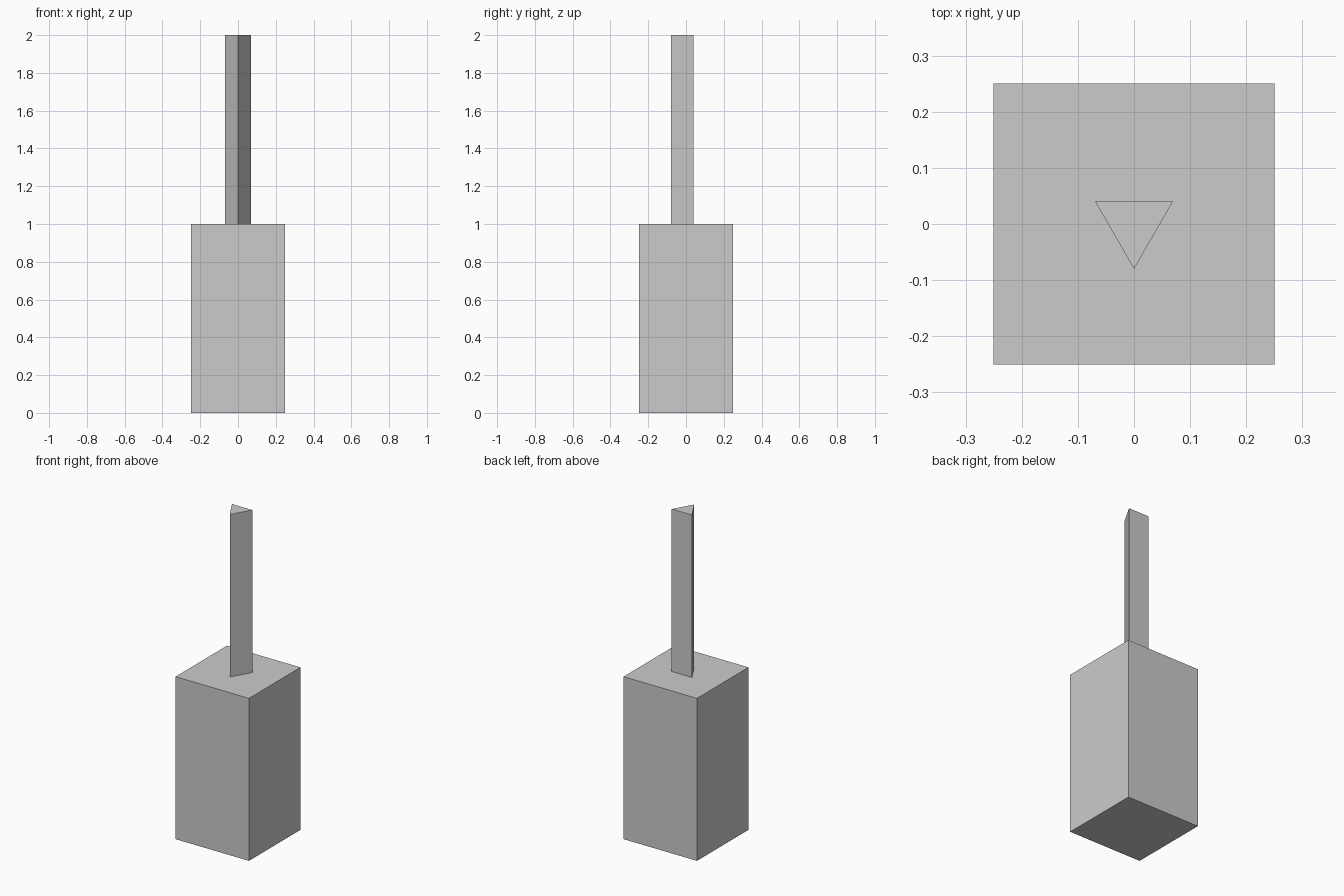
import bpy
from math import pi

# Remove the default object
cube = bpy.data.objects.get("Cube")
if cube:
    bpy.data.objects.remove(cube, do_unlink=True)

# Single flat grey
GREY = (0.6, 0.6, 0.6, 1.0)
grey = bpy.data.materials.new("plain grey")
grey.use_nodes = True
grey.diffuse_color = GREY
grey.node_tree.nodes["Principled BSDF"].inputs["Base Color"].default_value = GREY


def finish(name):
    obj = bpy.context.object
    obj.name = obj.data.name = name
    bpy.ops.object.transform_apply(location=False, rotation=True, scale=True)
    obj.data.materials.append(grey)


# Square block, standing on the ground
bpy.ops.mesh.primitive_cube_add(size=1, location=(0, 0, 0.5))
bpy.context.object.scale = (0.5, 0.5, 1)
finish("base_block")

# Three-sided post with one edge facing the front
bpy.ops.mesh.primitive_cylinder_add(
    vertices=3, radius=0.08, depth=1, location=(0, 0, 1.5), rotation=(0, 0, pi))
finish("triangular_post")
